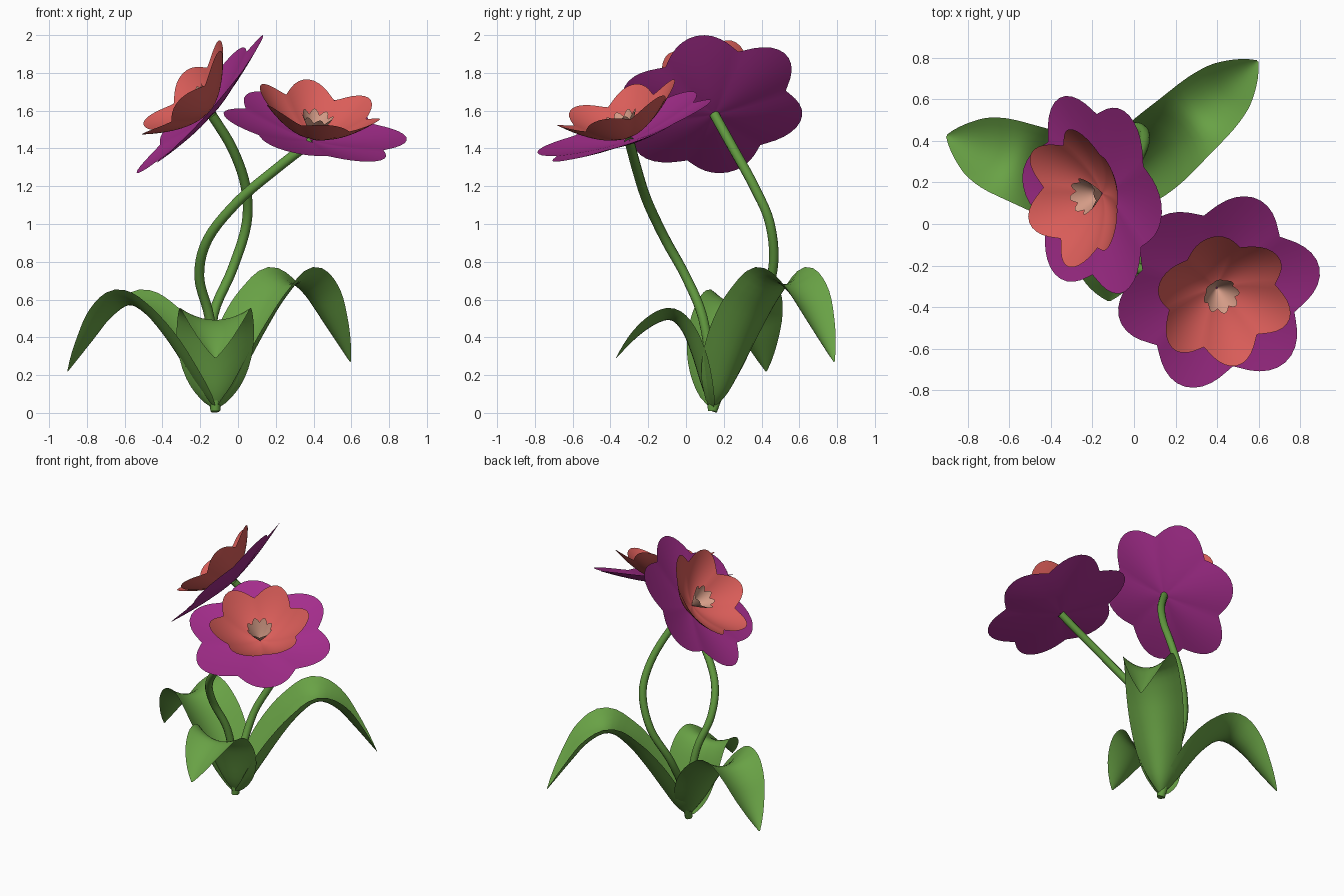
import bpy, math
from mathutils import Vector as V

if "Cube" in bpy.data.objects:
    bpy.data.objects.remove(bpy.data.objects["Cube"])


def material(name, rgb):
    m = bpy.data.materials.new(name)
    m.diffuse_color = (*rgb, 1)
    m.use_nodes = True
    m.node_tree.nodes["Principled BSDF"].inputs["Base Color"].default_value = m.diffuse_color
    return m


PURPLE = material("purple", (0.37, 0.026, 0.26))
CORAL = material("coral", (0.70, 0.11, 0.10))
PEACH = material("peach", (0.66, 0.33, 0.24))
LEAF = material("leaf_green", (0.14, 0.36, 0.06))
STEM = material("stem_green", (0.12, 0.32, 0.05))


def finish(obj, angle=50):
    bpy.ops.object.select_all(action='DESELECT')
    obj.select_set(True)
    bpy.context.view_layer.objects.active = obj
    bpy.ops.object.shade_smooth_by_angle(angle=math.radians(angle))


def grid_mesh(name, rows, mat, closed=False, angle=50):
    """Skin a list of equally long point rows."""
    n = len(rows[0])
    faces = [(i * n + j, i * n + (j + 1) % n, (i + 1) * n + (j + 1) % n, (i + 1) * n + j)
             for i in range(len(rows) - 1) for j in range(n if closed else n - 1)]
    me = bpy.data.meshes.new(name)
    me.from_pydata([p for r in rows for p in r], [], faces)
    me.materials.append(mat)
    me.update()
    obj = bpy.data.objects.new(name, me)
    bpy.context.collection.objects.link(obj)
    finish(obj, angle)
    return obj


def spline(pts, steps):
    """Smooth curve through the points (Catmull-Rom)."""
    pts = [V(p) for p in pts]
    ext = [2 * pts[0] - pts[1]] + pts + [2 * pts[-1] - pts[-2]]
    out = []
    for a, b, c, d in zip(ext, ext[1:], ext[2:], ext[3:]):
        for k in range(steps):
            t = k / steps
            out.append(0.5 * (2 * b + (c - a) * t + (2 * a - 5 * b + 4 * c - d) * t * t
                              + (3 * b - a - 3 * c + d) * t ** 3))
    return out + [pts[-1]]


# ---- flowers: lobed cups around a tilted axis ----
def whorl(name, mat, base, n, tip, phase, radius, notch, h0, h1, power,
          lobes=6, r0=0.004, ripple=0.0):
    n = V(n).normalized()
    u = V(tip)
    u = (u - n * u.dot(n)).normalized()
    w = n.cross(u)
    rows, rings, segs = [], 10, lobes * 12
    for i in range(rings + 1):
        s = i / rings
        row = []
        for j in range(segs):
            a = 2 * math.pi * j / segs
            lobe = abs(math.cos(lobes * a / 2)) ** 1.2
            full = radius * (1 + (notch - 1) * (1 - lobe) * s)
            r = r0 + (full - r0) * s
            h = h0 + (h1 - h0) * (r / radius) ** power - ripple * s * lobe
            b = a + math.radians(phase)
            row.append(V(base) + (u * math.cos(b) + w * math.sin(b)) * r + n * h)
        rows.append(row)
    return grid_mesh(name, rows, mat, closed=True, angle=40)


def flower(name, base, n, tip):
    whorl(name + "_outer_petals", PURPLE, base, n, tip, 0, 0.5, 0.79, 0, 0.095, 1.5, ripple=0.012)
    whorl(name + "_inner_petals", CORAL, base, n, tip, 30, 0.338, 0.78, 0.02, 0.235, 1.75, ripple=0.015)
    whorl(name + "_crown", PEACH, base, n, tip, 0, 0.088, 0.82, 0.02, 0.15, 1.2, lobes=8)


TOP_A, TOP_B = (-0.14, 0.15, 1.58), (0.393, -0.30, 1.44)
flower("upper_flower", TOP_A, (-0.74, -0.12, 0.66), (0.44, 0.77, 0.46))
flower("lower_flower", TOP_B, (0.19, -0.327, 0.926), (0.98, 0.19, 0))


# ---- stems: tubes along a path ----
def stem(name, pts, radius=0.026, sides=10):
    path = spline(pts, 5)
    rows = []
    for i, p in enumerate(path):
        t = (path[min(i + 1, len(path) - 1)] - path[max(i - 1, 0)]).normalized()
        u = V((0, 1, 0)).cross(t).normalized()
        w = t.cross(u)
        rows.append([p + (u * math.cos(a) + w * math.sin(a)) * radius
                     for a in (2 * math.pi * k / sides for k in range(sides))])
    rows.insert(0, [path[0]] * sides)
    grid_mesh(name, rows, STEM, closed=True)


stem("upper_stem", [(-0.12, 0.14, 0.01), (-0.14, 0.23, 0.25), (-0.13, 0.37, 0.52), (-0.03, 0.46, 0.76),
                    (0.045, 0.445, 1.0), (0.04, 0.36, 1.2), (-0.03, 0.25, 1.4), TOP_A])
stem("lower_stem", [(-0.12, 0.14, 0.01), (-0.12, 0.135, 0.2), (-0.15, 0.09, 0.5), (-0.205, 0.0, 0.72),
                    (-0.16, -0.11, 0.92), (0.0, -0.205, 1.12), (0.2, -0.26, 1.29), TOP_B])


# ---- leaves: arching gutters from a (distance, height) midrib, deeper at the base ----
def leaf(name, angle, rib, width, camber, cup):
    a = math.radians(angle)
    out, side = V((math.cos(a), math.sin(a), 0)), V((-math.sin(a), math.cos(a), 0))
    path = spline([V((-0.12, 0.14, z)) + out * d for d, z in rib], 4)
    dist = [0]
    for p, q in zip(path, path[1:]):
        dist.append(dist[-1] + (q - p).length)
    rows = []
    for i, p in enumerate(path):
        t = dist[i] / dist[-1]
        k = max(0.01, math.sin(math.pi * t ** 0.88)) ** (0.62 if t < 0.455 else 0.8)
        tan = (path[min(i + 1, len(path) - 1)] - path[max(i - 1, 0)]).normalized()
        up = side.cross(tan)
        if up.z < 0:
            up = -up
        depth = camber * k * (1 + cup * max(0, 1 - 2 * t))
        rows.append([p + side * (s * width * k) + up * (depth * s * s)
                     for s in (j / 5 - 1 for j in range(11))])
    grid_mesh(name, rows, LEAF, angle=60)


leaf("left_leaf", 160, [(0, .02), (.11, .16), (.25, .37), (.38, .52), (.49, .57),
                        (.6, .5), (.7, .38), (.83, .22)], 0.205, 0.09, 0.7)
leaf("right_leaf", 42, [(0, .02), (.09, .1), (.19, .25), (.3, .42), (.42, .58), (.55, .68),
                        (.68, .62), (.8, .48), (.96, .27)], 0.19, 0.1, 0.7)
leaf("front_leaf", -90, [(0, .02), (.05, .12), (.11, .31), (.16, .43), (.22, .49),
                         (.3, .47), (.4, .4), (.51, .29)], 0.205, 0.07, 0.4)
